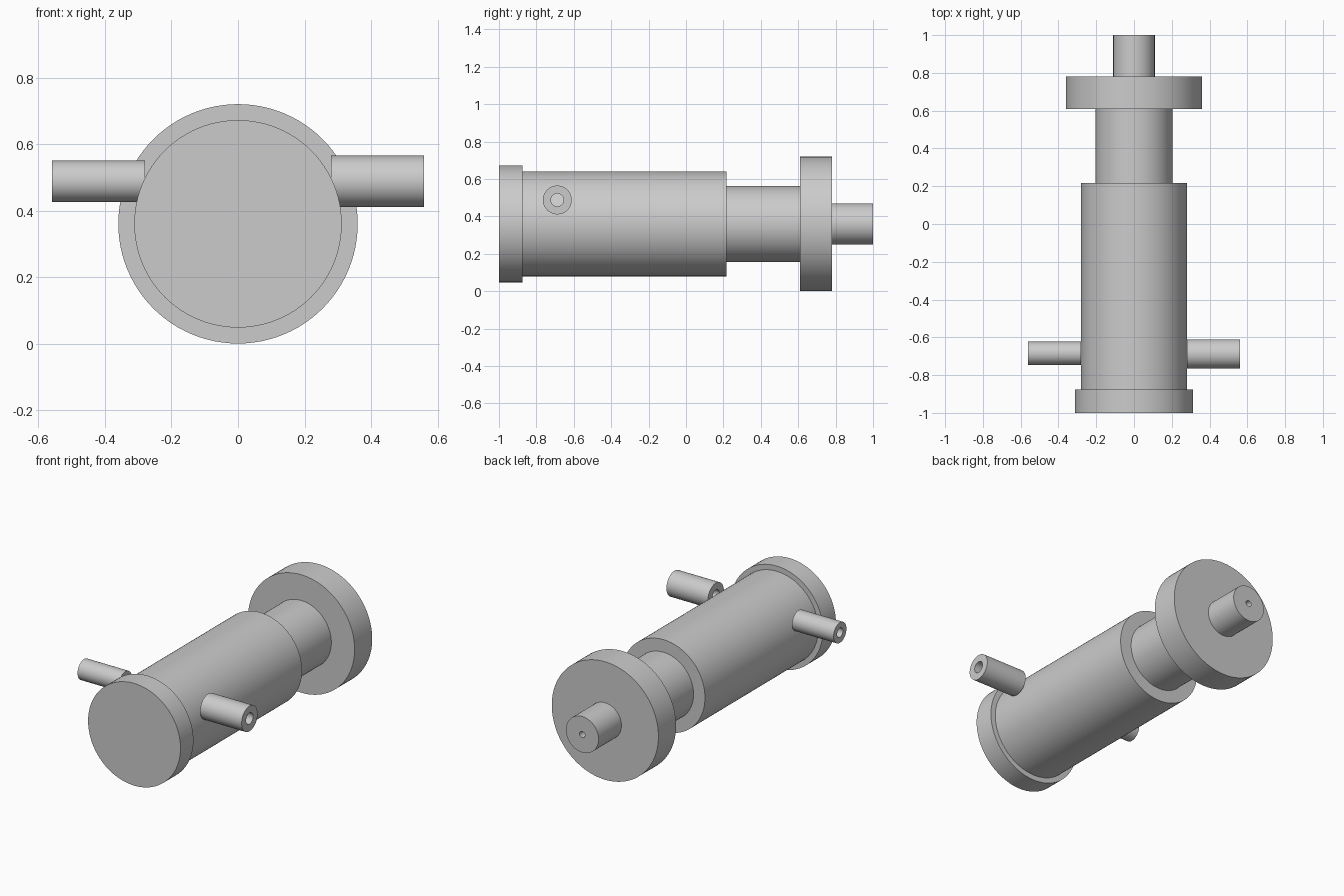
import bpy
import bmesh
from math import pi, radians
from mathutils import Matrix, Vector

old = bpy.data.objects.get("Cube")
if old:
    bpy.data.objects.remove(old)

COLOUR = (0.6, 0.6, 0.6, 1)
steel = bpy.data.materials.new("grey steel")
steel.use_nodes = True
steel.diffuse_color = COLOUR
steel.node_tree.nodes["Principled BSDF"].inputs["Base Color"].default_value = COLOUR

AXIS_Z = 0.36
ALONG_Y = Matrix.Rotation(-pi / 2, 4, "X")
ALONG_X = Matrix.Rotation(pi / 2, 4, "Y")


def lathe(name, profile, turn, location, closed=False):
    """Spin a (radius, distance) profile about its own axis, then aim and place it."""
    bm = bmesh.new()
    verts = [bm.verts.new((r, 0, d)) for r, d in profile]
    edges = [bm.edges.new(pair) for pair in zip(verts, verts[1:])]
    if closed:
        edges.append(bm.edges.new((verts[-1], verts[0])))
    bmesh.ops.spin(bm, geom=verts + edges, cent=(0, 0, 0), axis=(0, 0, 1),
                   angle=2 * pi, steps=96, use_duplicate=False)
    bmesh.ops.remove_doubles(bm, verts=bm.verts, dist=0.0001)
    bmesh.ops.recalc_face_normals(bm, faces=bm.faces)
    bm.transform(Matrix.Translation(Vector(location)) @ turn)
    mesh = bpy.data.meshes.new(name)
    bm.to_mesh(mesh)
    bm.free()
    mesh.materials.append(steel)
    obj = bpy.data.objects.new(name, mesh)
    bpy.context.collection.objects.link(obj)
    bpy.ops.object.select_all(action="DESELECT")
    obj.select_set(True)
    bpy.context.view_layer.objects.active = obj
    bpy.ops.object.shade_smooth_by_angle(angle=radians(30))
    return obj


def cylinder(name, radius, start, end):
    profile = [(0, start), (radius, start), (radius, end), (0, end)]
    return lathe(name, profile, ALONG_Y, (0, 0, AXIS_Z))


# Solid stages along the main axis
cylinder("end_cap", 0.312, -1.0, -0.875)
cylinder("barrel", 0.28, -0.875, 0.217)
cylinder("piston", 0.203, 0.217, 0.61)
cylinder("flange", 0.36, 0.61, 0.78)

# Rod with a small bore in its tip
lathe("rod", [(0, 0.78), (0.11, 0.78), (0.11, 1.0), (0.019, 1.0), (0.019, 0.8), (0, 0.8)],
      ALONG_Y, (0, 0, AXIS_Z))

# Hollow side ports, the left one wider
for name, side, radius, bore, y in (("left_port", 1, 0.077, 0.034, -0.688),
                                    ("right_port", -1, 0.062, 0.028, -0.685)):
    tube = [(bore, 0.28), (radius, 0.28), (radius, 0.56), (bore, 0.56)]
    lathe(name, [(r, side * d) for r, d in tube], ALONG_X, (0, y, 0.488), closed=True)
